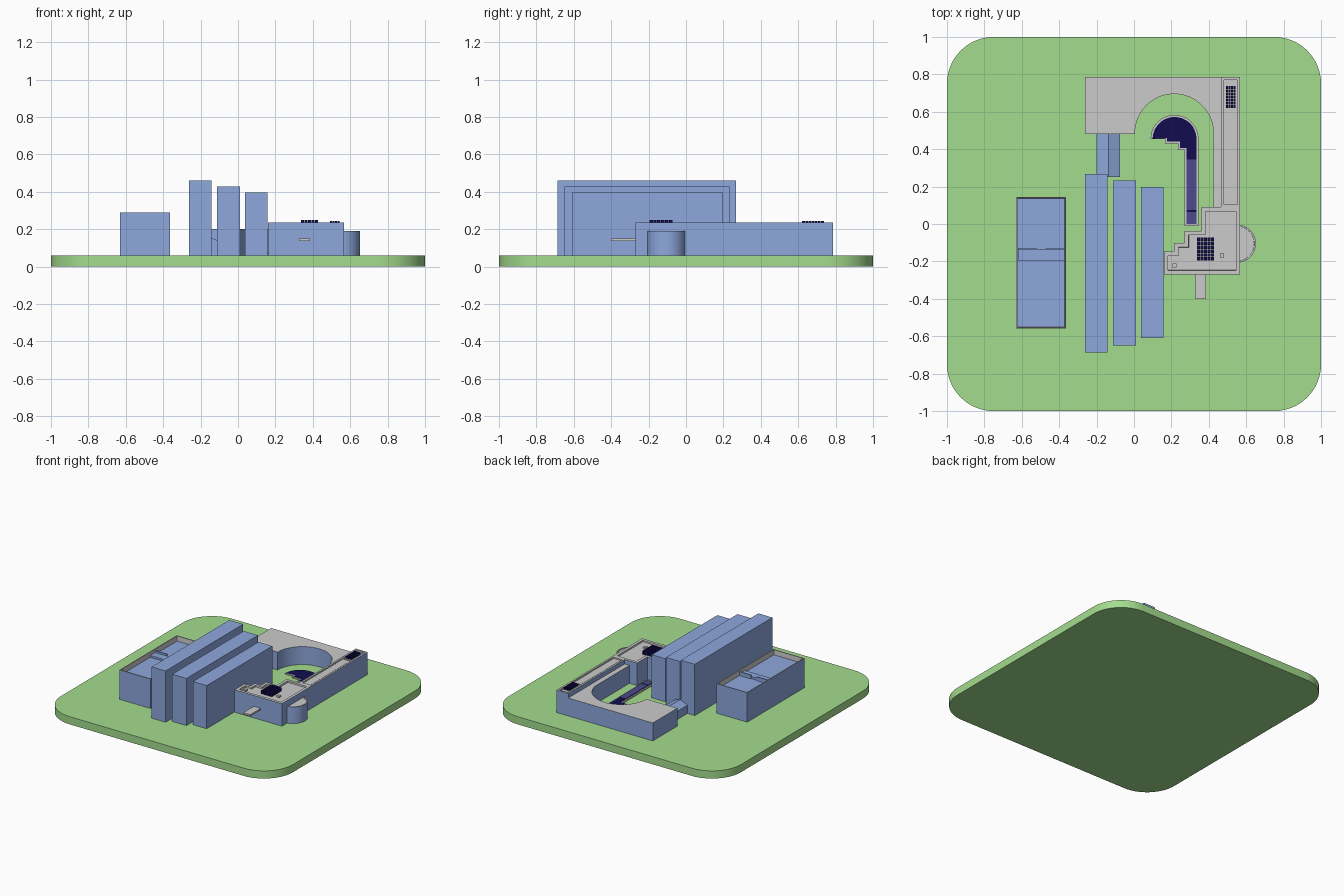
import bpy, bmesh, math
from mathutils import Matrix

if "Cube" in bpy.data.objects:
    bpy.data.objects.remove(bpy.data.objects["Cube"])


def mat(name, rgb):
    m = bpy.data.materials.new(name)
    m.diffuse_color = (*rgb, 1)
    m.use_nodes = True
    m.node_tree.nodes["Principled BSDF"].inputs["Base Color"].default_value = m.diffuse_color
    return m


GREEN = mat("grass", (0.37, 0.72, 0.27))
BLUE = mat("blue_wall", (0.27, 0.39, 0.72))
GREY = mat("pale_roof", (0.69, 0.67, 0.66))
NAVY = mat("navy", (0.006, 0.004, 0.08))
PURPLE = mat("purple", (0.07, 0.07, 0.27))
G = 0.06  # lawn level


def finish(bm, name, mats):
    me = bpy.data.meshes.new(name)
    for f in bm.faces:
        f.smooth = True
    bm.to_mesh(me)
    bm.free()
    me.set_sharp_from_angle(angle=math.radians(30))
    for m in mats:
        me.materials.append(m)
    ob = bpy.data.objects.new(name, me)
    bpy.context.collection.objects.link(ob)
    return ob


def arc(cx, cy, r, a0, a1, n=24):
    return [(cx + r * math.cos(math.radians(a0 + (a1 - a0) * i / n)),
             cy + r * math.sin(math.radians(a0 + (a1 - a0) * i / n))) for i in range(n + 1)]


def rect(x0, x1, y0, y1):
    return [(x0, y0), (x1, y0), (x1, y1), (x0, y1)]


def prism(name, pts, z0, z1, wall, roof=None, rim=0, drop=0, floor=None):
    """Extruded outline; roof colours the top, rim/drop sink the middle of the roof."""
    bm = bmesh.new()
    base = bm.faces.new([bm.verts.new((x, y, z0)) for x, y in pts])
    ext = bmesh.ops.extrude_face_region(bm, geom=[base])["geom"]
    bmesh.ops.translate(bm, vec=(0, 0, z1 - z0),
                        verts=[g for g in ext if isinstance(g, bmesh.types.BMVert)])
    bmesh.ops.recalc_face_normals(bm, faces=bm.faces)
    top = max(bm.faces, key=lambda f: f.calc_center_median().z)
    top.material_index = 1
    if rim:
        bmesh.ops.inset_region(bm, faces=[top], thickness=rim, use_even_offset=True)
        bmesh.ops.inset_region(bm, faces=[top], thickness=0.001, depth=-drop, use_even_offset=True)
        top.material_index = 2
    return finish(bm, name, [wall, roof or wall, floor or roof or wall])


def box(name, x0, x1, y0, y1, z0, z1, wall, roof=None, **kw):
    return prism(name, rect(x0, x1, y0, y1), z0, z1, wall, roof, **kw)


def tiles(name, x0, x1, y0, y1, z0, z1, nx, ny, gap=0.003):
    """Grid of solar tiles in one mesh."""
    bm = bmesh.new()
    w, d = (x1 - x0) / nx, (y1 - y0) / ny
    for i in range(nx):
        for j in range(ny):
            c = Matrix.Translation((x0 + (i + 0.5) * w, y0 + (j + 0.5) * d, (z0 + z1) / 2))
            bmesh.ops.create_cube(bm, size=1, matrix=c @ Matrix.Diagonal((w - gap, d - gap, z1 - z0, 1)))
    return finish(bm, name, [NAVY])


# lawn with rounded corners
lawn = []
for k, (sx, sy) in enumerate([(1, 1), (-1, 1), (-1, -1), (1, -1)]):
    lawn += arc(0.75 * sx, 0.75 * sy, 0.25, 90 * k, 90 * k + 90, 16)
prism("lawn_base", lawn, 0, G, GREEN)

# three stepped tower slabs
for i, (x0, x1) in enumerate([(-0.263, -0.143), (-0.113, 0.01), (0.038, 0.157)]):
    box(f"tower_slab_{i + 1}", x0, x1, -0.688 + 0.039 * i, 0.268 - 0.035 * i, G, 0.46 - 0.032 * i, BLUE)

# west block with sunken roof and cross beam
box("west_block", -0.63, -0.363, -0.56, 0.145, G, 0.29, BLUE, GREY, rim=0.007, drop=0.04, floor=BLUE)
box("west_roof_beam", -0.621, -0.372, -0.195, -0.135, 0.25, 0.265, BLUE)
for i, (x0, x1) in enumerate([(-0.621, -0.52), (-0.47, -0.372)]):
    box(f"west_roof_ridge_{i + 1}", x0, x1, -0.136, -0.128, 0.25, 0.28, BLUE)

# gabled link between tower and north block
bm = bmesh.new()
prof = [(-0.2, G), (-0.075, G), (-0.075, 0.125), (-0.1375, 0.152), (-0.2, 0.125)]
end = bm.faces.new([bm.verts.new((x, 0.25, z)) for x, z in prof])
ext = bmesh.ops.extrude_face_region(bm, geom=[end])["geom"]
bmesh.ops.translate(bm, vec=(0, 0.235, 0), verts=[g for g in ext if isinstance(g, bmesh.types.BMVert)])
bmesh.ops.recalc_face_normals(bm, faces=bm.faces)
finish(bm, "link_corridor", [BLUE])

# north block with arched courtyard
north = [(-0.263, 0.785), (-0.263, 0.482), (0.005, 0.482)] + arc(0.215, 0.485, 0.21, 180, 0, 40)
north += [(0.425, 0.09), (0.466, 0.09), (0.466, 0.785)]
prism("north_block", north, G, 0.2, BLUE, GREY)

# east wing with roof trough and solar tiles
box("east_wing", 0.466, 0.568, 0.09, 0.785, G, 0.235, BLUE, GREY, rim=0.014, drop=0.012)
box("east_roof_deck_back", 0.487, 0.547, 0.61, 0.76, 0.222, 0.23, GREY)
box("east_roof_deck_front", 0.487, 0.547, 0.112, 0.6, 0.222, 0.23, GREY)
tiles("east_solar_tiles", 0.49, 0.544, 0.62, 0.738, 0.23, 0.243, 4, 7)

# stepped south block with parapet
steps = [(0.36, 0.09), (0.36, -0.037), (0.27, -0.037), (0.27, -0.102), (0.215, -0.102), (0.215, -0.148),
         (0.16, -0.148), (0.16, -0.27), (0.568, -0.27), (0.568, 0.09)]
prism("south_block", steps, G, 0.235, BLUE, GREY, rim=0.022, drop=0.012)
tiles("south_solar_tiles", 0.335, 0.43, -0.197, -0.072, 0.223, 0.25, 5, 6)
for i, (x, y) in enumerate([(0.47, -0.168), (0.217, -0.222)]):
    box(f"roof_vent_{i + 1}", x - 0.011, x + 0.011, y - 0.011, y + 0.011, 0.222, 0.235, GREY)

# round bay and entrance canopy
prism("round_bay", arc(0.55, -0.105, 0.102, -90, 90, 32), G, 0.19, BLUE, GREY, rim=0.008, drop=0.005)
box("entrance_canopy", 0.325, 0.385, -0.4, -0.268, 0.137, 0.15, GREY)


# courtyard pool: border and water share one outline shape
def pool(r, e):
    return arc(0.217, 0.455, r, 0, 180, 32) + [
        (0.217 - r, 0.455 + e), (0.165 + e, 0.455 + e), (0.165 + e, 0.43 + e), (0.235 + e, 0.43 + e),
        (0.235 + e, 0.395 + e), (0.27 + e, 0.395 + e), (0.27 + e, -0.01 + e), (0.217 + r, -0.01 + e)]


prism("pool_border", pool(0.128, 0.0), G - 0.005, 0.069, GREY)
prism("pool_water", pool(0.117, 0.011), G, 0.073, NAVY)
for i, (y0, y1) in enumerate([(0.075, 0.345), (0.0, 0.065)]):
    box(f"pool_channel_{i + 1}", 0.28, 0.335, y0, y1, G, 0.076, PURPLE)
